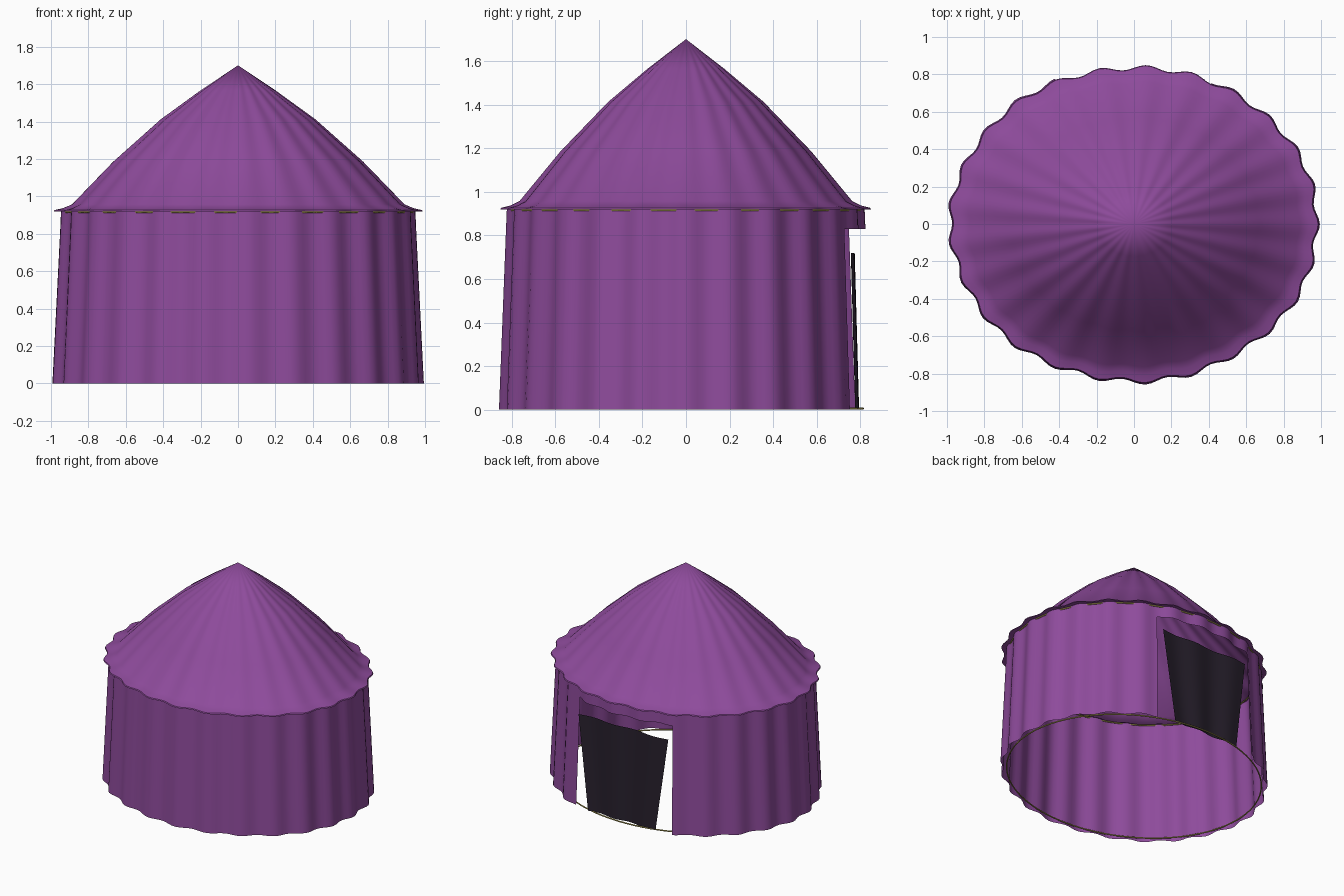
import bpy, bmesh, math

if "Cube" in bpy.data.objects:
    bpy.data.objects.remove(bpy.data.objects["Cube"])

SEG = 200      # points around the tent
FOLDS = 25     # cloth pleats around the tent


def material(name, rgb):
    m = bpy.data.materials.new(name)
    m.diffuse_color = (*rgb, 1)
    m.use_nodes = True
    m.node_tree.nodes["Principled BSDF"].inputs["Base Color"].default_value = m.diffuse_color
    return m


purple = material("purple_cloth", (0.27, 0.07, 0.33))
black = material("black_cloth", (0.02, 0.014, 0.025))
gold = material("gold_trim", (0.45, 0.38, 0.10))


def finish(name, bm, mat, angle=30):
    me = bpy.data.meshes.new(name)
    bm.to_mesh(me)
    bm.free()
    ob = bpy.data.objects.new(name, me)
    bpy.context.collection.objects.link(ob)
    me.materials.append(mat)
    bpy.ops.object.select_all(action='DESELECT')
    ob.select_set(True)
    bpy.context.view_layer.objects.active = ob
    bpy.ops.object.shade_smooth_by_angle(angle=math.radians(angle))
    return ob


def pleat(t):
    a = t + math.pi / 2 + 0.067
    return -math.cos(FOLDS * a) + 0.25 * math.sin(7 * a)


def loft(rings, keep=lambda level, t: True):
    """Join pleated elliptical rings given as (rx, ry, z, pleat depth)."""
    bm = bmesh.new()
    angles = [2 * math.pi * i / SEG for i in range(SEG)]
    rows = []
    for rx, ry, z, depth in rings:
        rows.append([bm.verts.new(((rx + depth * pleat(t)) * math.cos(t),
                                   (ry + depth * pleat(t)) * math.sin(t), z)) for t in angles])
    for k, (a, b) in enumerate(zip(rows, rows[1:])):
        for i in range(SEG):
            j = (i + 1) % SEG
            if keep(k, angles[i] + math.pi / SEG):
                bm.faces.new((a[i], a[j], b[j], b[i]))
    return bm, rows


# Wall: slightly tapered pleated cloth with a doorway at the back, header strip above it
def outside_door(level, t):
    return level > 0 or abs(t - math.pi / 2) > math.radians(26.1)


wall, _ = loft([(0.983, 0.843, 0, 0.014), (0.943, 0.813, 0.83, 0.012),
                (0.939, 0.809, 0.925, 0.012)], outside_door)
finish("wall", wall, purple)

# Roof: gently bulging cone that flares into a scalloped eave, with a turned-under lip
roof, rows = loft([(0.93, 0.80, 0.922, 0.010), (0.978, 0.838, 0.918, 0.013),
                   (0.974, 0.834, 0.926, 0.013), (0.93, 0.795, 0.937, 0.010),
                   (0.885, 0.757, 0.957, 0.007), (0.665, 0.57, 1.185, 0.006),
                   (0.41, 0.352, 1.412, 0.005), (0.20, 0.172, 1.565, 0.003)])
apex = roof.verts.new((0, 0, 1.7))
last = rows[-1]
for i in range(SEG):
    roof.faces.new((last[i], last[(i + 1) % SEG], apex))
finish("roof", roof, purple)

# Door flap: hanging black cloth, narrower at the bottom
flap = bmesh.new()
COLS, LEVELS = 32, 8
grid = []
for r in range(LEVELS + 1):
    h = r / LEVELS
    row = []
    for c in range(COLS + 1):
        u = 2 * c / COLS - 1
        x = u * (0.285 + 0.095 * h)
        y = 0.785 - 0.02 * h + 0.009 * math.sin(u * 7)
        row.append(flap.verts.new((x, y, 0.005 + 0.715 * h)))
    grid.append(row)
for a, b in zip(grid, grid[1:]):
    for c in range(COLS):
        flap.faces.new((a[c + 1], a[c], b[c], b[c + 1]))
finish("door_flap", flap, black)


# Gold hoops holding the cloth at the floor and under the eave
def hoop(name, rx, ry, z, r=0.005):
    bm = bmesh.new()
    n, sides = 96, 6
    rings = []
    for i in range(n):
        t = 2 * math.pi * i / n
        rings.append([bm.verts.new(((rx + r * math.cos(s)) * math.cos(t),
                                    (ry + r * math.cos(s)) * math.sin(t), z + r * math.sin(s)))
                      for s in (2 * math.pi * k / sides for k in range(sides))])
    for i in range(n):
        a, b = rings[i], rings[(i + 1) % n]
        for k in range(sides):
            m = (k + 1) % sides
            bm.faces.new((a[k], b[k], b[m], a[m]))
    finish(name, bm, gold, 80)


hoop("floor_hoop", 0.95, 0.812, 0.006)
hoop("eave_hoop", 0.936, 0.806, 0.916)
